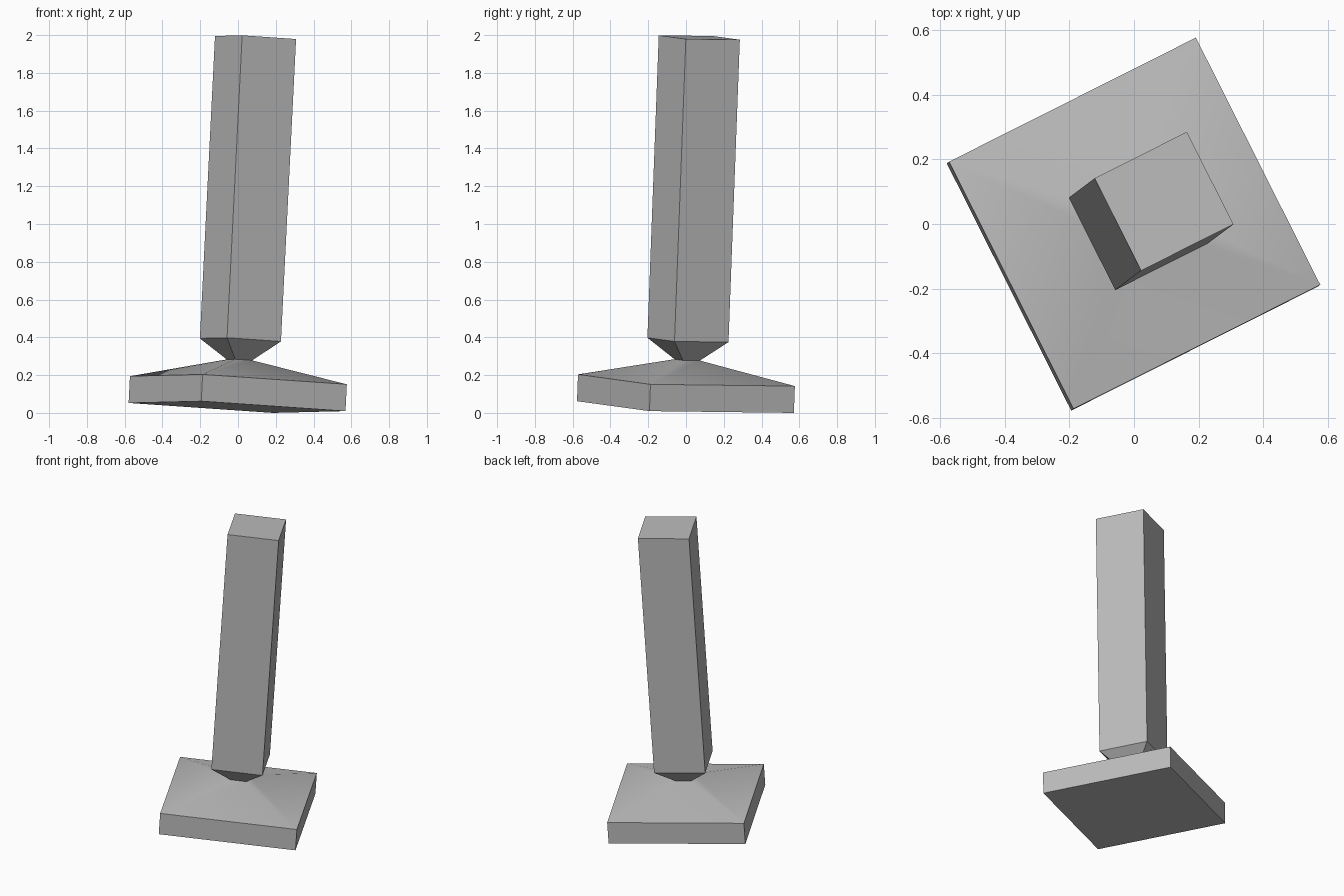
import bpy, bmesh
from math import radians
from mathutils import Matrix, Vector

cube = bpy.data.objects.get("Cube")
if cube:
    bpy.data.objects.remove(cube, do_unlink=True)

grey = bpy.data.materials.new("plain grey")
grey.use_nodes = True
colour = (0.5, 0.5, 0.5, 1)
grey.diffuse_color = colour
grey.node_tree.nodes["Principled BSDF"].inputs["Base Color"].default_value = colour

# Shared leaning axis, turned about itself
axis = Vector((0.05, 0.0375, 1))
lean = Vector((0, 0, 1)).rotation_difference(axis).to_matrix().to_4x4()
pose = (Matrix.Translation((-0.005, -0.003, 0.031)) @ lean
        @ Matrix.Rotation(radians(26.7), 4, 'Z'))


def square_loft(name, sections, cap_start, cap_end):
    """Skin square sections given as (height, side)."""
    bm = bmesh.new()
    corners = ((-1, -1), (1, -1), (1, 1), (-1, 1))
    rings = [[bm.verts.new((x * s / 2, y * s / 2, h)) for x, y in corners]
             for h, s in sections]
    for low, high in zip(rings, rings[1:]):
        for i in range(4):
            j = (i + 1) % 4
            bm.faces.new((low[i], low[j], high[j], high[i]))
    if cap_start:
        bm.faces.new(rings[0][::-1])
    if cap_end:
        bm.faces.new(rings[-1])
    mesh = bpy.data.meshes.new(name)
    bm.to_mesh(mesh)
    bm.free()
    mesh.materials.append(grey)
    obj = bpy.data.objects.new(name, mesh)
    bpy.context.collection.objects.link(obj)
    obj.matrix_world = pose
    bpy.ops.object.select_all(action='DESELECT')
    obj.select_set(True)
    bpy.context.view_layer.objects.active = obj
    bpy.ops.object.shade_smooth_by_angle(angle=radians(30))
    return obj


# Slab with a softly shaded sloping top; the two parts meet at one open rim
joint = (0.25, 0.1)
square_loft("base", [(0, 0.856), (0.142, 0.856), joint], True, False)

# Tapered neck opening into the tall shaft
square_loft("post", [joint, (0.356, 0.32), (1.96, 0.32)], False, True)
